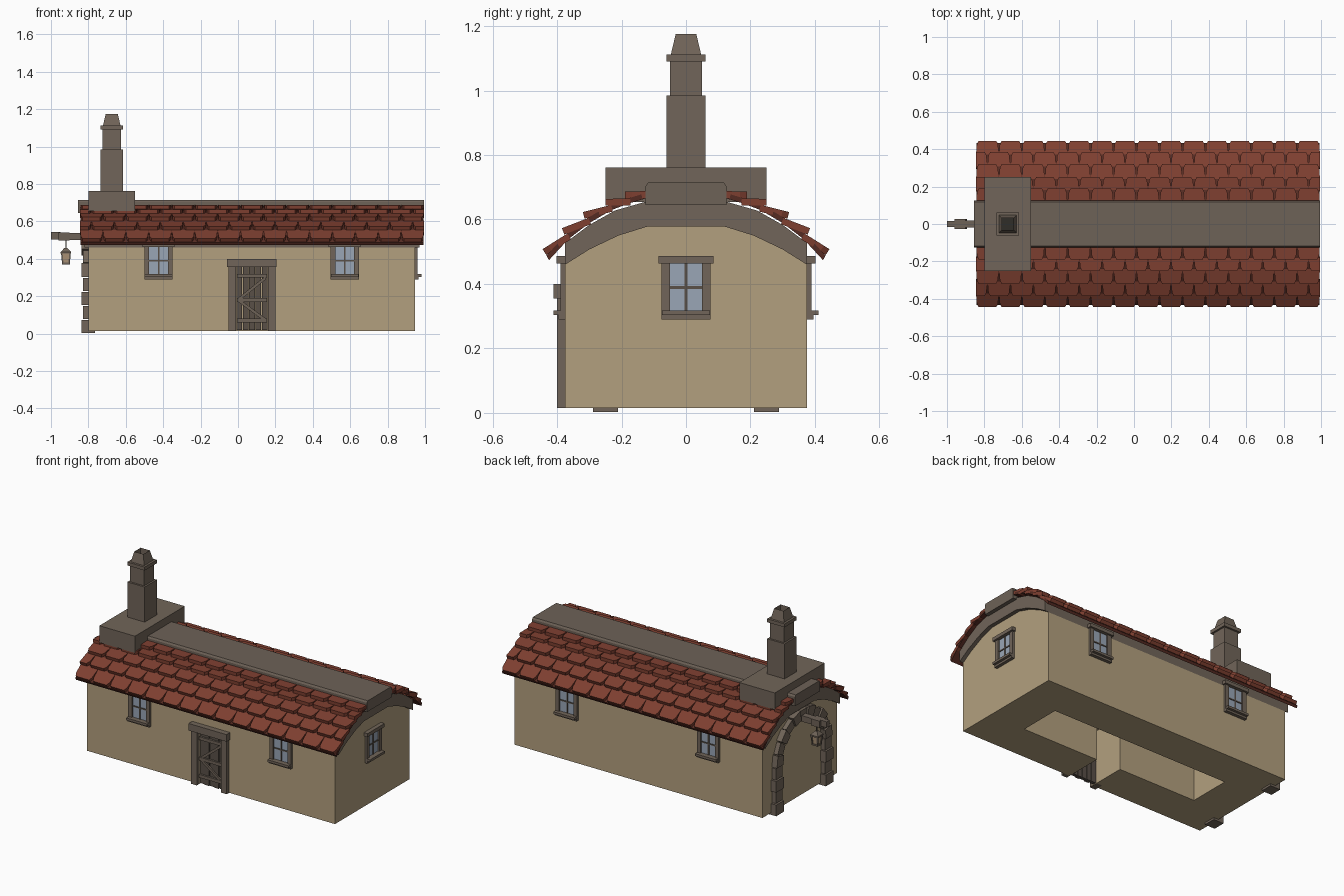
import bpy, bmesh, math
from mathutils import Vector, Matrix

if "Cube" in bpy.data.objects:
    bpy.data.objects.remove(bpy.data.objects["Cube"])


def material(name, rgb):
    m = bpy.data.materials.new(name)
    m.use_nodes = True
    m.diffuse_color = (*rgb, 1)
    m.node_tree.nodes["Principled BSDF"].inputs["Base Color"].default_value = (*rgb, 1)
    return m


PLASTER = material("tan plaster", (0.45, 0.35, 0.21))
STONE = material("grey stone", (0.165, 0.13, 0.1))
WOOD = material("weathered wood", (0.155, 0.122, 0.095))
DOOR = material("dark wood", (0.1, 0.08, 0.064))
TILE = material("red tile", (0.21, 0.05, 0.03))
UNDER = material("dark red underlay", (0.09, 0.024, 0.016))
GLASS = material("pale blue glass", (0.32, 0.38, 0.47))
LAMP = material("warm lamp glass", (0.42, 0.3, 0.19))
SOOT = material("soot", (0.03, 0.026, 0.022))


def finish(name, bm, mat):
    bmesh.ops.recalc_face_normals(bm, faces=bm.faces[:])
    me = bpy.data.meshes.new(name)
    bm.to_mesh(me)
    bm.free()
    me.materials.append(mat)
    ob = bpy.data.objects.new(name, me)
    bpy.context.scene.collection.objects.link(ob)
    return ob


def add_hull(bm, lower, upper):
    """Solid between two matching outlines."""
    a = [bm.verts.new(p) for p in lower]
    b = [bm.verts.new(p) for p in upper]
    n = len(a)
    for i in range(n):
        j = (i + 1) % n
        bm.faces.new((a[i], a[j], b[j], b[i]))
    bm.faces.new(a[::-1])
    return bm.faces.new(b)


def square(cx, cy, z, h):
    return [(cx + sx * h, cy + sy * h, z) for sx, sy in ((-1, -1), (1, -1), (1, 1), (-1, 1))]


def add_box(bm, x0, x1, y0, y1, z0, z1):
    rect = ((x0, y0), (x1, y0), (x1, y1), (x0, y1))
    add_hull(bm, [(x, y, z0) for x, y in rect], [(x, y, z1) for x, y in rect])


def boxes(name, mat, *dims):
    bm = bmesh.new()
    for d in dims:
        add_box(bm, *d)
    return finish(name, bm, mat)


def prism(name, mat, profile, x0, x1):
    """Profile in y, z pushed along x."""
    bm = bmesh.new()
    add_hull(bm, [(x0, y, z) for y, z in profile], [(x1, y, z) for y, z in profile])
    return finish(name, bm, mat)


def mirrored(half):
    return half + [(-y, z) for y, z in reversed(half)]


# Walls with hollow interior and door passage
eave = [(0.375, 0.46), (0.3, 0.507), (0.21, 0.55), (0.12, 0.578)]
walls = prism("walls", PLASTER, mirrored([(0.375, 0.015)] + eave), -0.8, 0.945)
for dims in ((-0.555, 0.695, -0.135, 0.135, -0.1, 0.45), (-0.01, 0.16, -0.5, -0.1, -0.1, 0.357)):
    cutter = boxes("cutter", PLASTER, dims)
    cutter.hide_render = True
    mod = walls.modifiers.new("cut", "BOOLEAN")
    mod.operation, mod.solver, mod.object = "DIFFERENCE", "EXACT", cutter
    bpy.context.view_layer.objects.active = walls
    bpy.ops.object.modifier_apply(modifier=mod.name)
    bpy.data.objects.remove(cutter)

# Curved deck under the tiles, and ridge cap
deck_top = [(0.125, 0.655), (0.22, 0.628), (0.3, 0.583), (0.375, 0.527)]
deck_half = list(reversed(deck_top))
deck = [(-y, z) for y, z in eave] + [(y, z) for y, z in reversed(eave)]
prism("roof_deck", STONE, deck + deck_half + [(-y, z) for y, z in deck_top], -0.82, 0.97)
prism("ridge_cap", WOOD, mirrored([(0.125, 0.645), (0.125, 0.703), (0.118, 0.714)]), -0.855, 0.995)

# Overlapping tile courses on both slopes
courses = [(0.445, 0.508), (0.385, 0.573), (0.32, 0.623), (0.25, 0.664), (0.19, 0.686), (0.11, 0.71)]
X0, X1, COUNT, THICK = -0.845, 0.995, 15, 0.021
W = (X1 - X0) / COUNT
outline = [(-0.5, 1.1), (-0.46, 0.25), (-0.38, 0), (0.38, 0), (0.46, 0.25), (0.5, 1.1)]
for side, label in ((-1, "front"), (1, "back")):
    bm = bmesh.new()
    for row in range(len(courses) - 1):
        low, high = Vector(courses[row]), Vector(courses[row + 1])
        high -= Vector((0.01, THICK))
        run = high - low
        normal = Vector((-run.y, run.x)).normalized()
        if normal.y < 0:
            normal = -normal
        shift = 0.5 * (row % 2)
        for k in range(COUNT + row % 2):
            centre = X0 + (k + 0.5 - shift) * W
            top, bottom = [], []
            for u, v in outline:
                x = min(max(centre + u * W, X0), X1)
                p = low + run * v
                q = p - normal * THICK
                top.append((x, side * p.x, p.y))
                bottom.append((x, side * q.x, q.y))
            add_hull(bm, bottom, top)
    finish(label + "_roof_tiles", bm, TILE)
    upper = [(side * (y - 0.012), z - 0.02) for y, z in courses]
    lower = [(side * (y - 0.02), z - 0.034) for y, z in reversed(courses)]
    prism(label + "_roof_underlay", UNDER, upper + lower, X0 + 0.003, X1 - 0.003)

# Chimney
CX = -0.675
boxes("chimney_base", STONE, (-0.8, -0.55, -0.25, 0.25, 0.655, 0.762))
bm = bmesh.new()
for z0, z1, h0, h1 in ((0.75, 0.985, 0.061, 0.061), (0.985, 1.09, 0.049, 0.049),
                       (1.09, 1.112, 0.061, 0.061), (1.112, 1.175, 0.047, 0.032)):
    mouth = add_hull(bm, square(CX, 0, z0, h0), square(CX, 0, z1, h1))
bmesh.ops.inset_region(bm, faces=[mouth], thickness=0.009)
bmesh.ops.translate(bm, verts=mouth.verts[:], vec=(0, 0, -0.04))
mouth.material_index = 1
finish("chimney_stack", bm, STONE).data.materials.append(SOOT)


# Windows: built facing -y at the origin, then turned into place
def window(name, place):
    frame = [(s * 0.063 - 0.013, s * 0.063 + 0.013, -0.014, 0.005, 0.3, 0.47) for s in (-1, 1)]
    frame += [(-0.086, 0.086, -0.026, 0.005, 0.464, 0.486),
              (-0.076, 0.076, -0.02, 0.005, 0.29, 0.305),
              (-0.074, 0.074, -0.036, 0.005, 0.303, 0.318)]
    bars = [(-0.004, 0.004, -0.008, 0, 0.31, 0.47), (-0.052, 0.052, -0.008, 0, 0.385, 0.393)]
    pane = [(-0.052, 0.052, -0.004, 0.002, 0.31, 0.47)]
    for part, mat, dims in (("frame", STONE, frame), ("bars", DOOR, bars), ("glass", GLASS, pane)):
        boxes(name + "_window_" + part, mat, *dims).data.transform(place)


for x, label in ((-0.425, "right"), (0.57, "left")):
    window("front_" + label, Matrix.Translation((x, -0.375, 0)))
    window("back_" + label, Matrix.Translation((x, 0.375, 0)) @ Matrix.Rotation(math.pi, 4, "Z"))
window("left_end", Matrix.Translation((0.945, 0, 0)) @ Matrix.Rotation(math.pi / 2, 4, "Z"))

# Door: surround, planks and braces
boxes("door_surround", STONE, (-0.05, -0.01, -0.4, -0.34, 0.015, 0.36),
      (0.16, 0.2, -0.4, -0.34, 0.015, 0.36), (-0.06, 0.207, -0.411, -0.34, 0.355, 0.4))
planks = 5
pitch = 0.17 / planks
boxes("door_planks", DOOR, *[(-0.01 + i * pitch + 0.002, -0.01 + (i + 1) * pitch - 0.002,
                              -0.366 - 0.006 * (i % 2), -0.345, 0.018, 0.355) for i in range(planks)])
boxes("door_rails", WOOD, *[(-0.005, 0.155, -0.383, -0.37, z, z + 0.02) for z in (0.06, 0.17, 0.3)])
bm = bmesh.new()
for za, zb in ((0.18, 0.3), (0.18, 0.07)):
    ends = [[(x, y, z + d) for y, d in ((-0.381, -0.01), (-0.37, -0.01), (-0.37, 0.01), (-0.381, 0.01))]
            for x, z in ((0, za), (0.15, zb))]
    add_hull(bm, *ends)
finish("door_braces", bm, WOOD)

# Stone arch on the right end: stacked blocks and wedge stones
bm = bmesh.new()
SPRING, BLOCKS = 0.3, 4
for s in (-1, 1):
    for i in range(BLOCKS):
        z0, z1 = i * SPRING / BLOCKS, (i + 1) * SPRING / BLOCKS
        wide = 0.008 if i % 2 == 0 else 0
        ys = sorted((s * (0.215 - wide / 2), s * (0.28 + wide)))
        add_box(bm, -0.828 - wide, -0.765, *ys, z0 + 0.002, z1 - 0.002)
WEDGES = 11
for i in range(WEDGES):
    a0 = math.pi * (i + 0.03) / WEDGES
    a1 = math.pi * (i + 0.97) / WEDGES
    wide = 0.008 if i % 2 == 0 else 0
    ring = [(r * math.cos(a), SPRING + r * math.sin(a))
            for r, a in ((0.215, a0), (0.272 + wide, a0), (0.272 + wide, a1), (0.215, a1))]
    add_hull(bm, [(-0.828 - wide, y, z) for y, z in ring], [(-0.79, y, z) for y, z in ring])
finish("stone_arch", bm, STONE)

# Bracket beam with hanging lantern
boxes("bracket_beam", WOOD, (-0.91, -0.79, -0.02, 0.02, 0.5, 0.538),
      (-0.96, -0.9, -0.028, 0.028, 0.498, 0.54), (-1.0, -0.95, -0.015, 0.015, 0.504, 0.542))
LX = -0.92
boxes("lantern_chain", DOOR, (LX - 0.003, LX + 0.003, -0.003, 0.003, 0.45, 0.5))
bm = bmesh.new()
for z0, z1, h0, h1 in ((0.436, 0.458, 0.028, 0.008), (0.428, 0.437, 0.028, 0.028), (0.37, 0.38, 0.021, 0.021)):
    add_hull(bm, square(LX, 0, z0, h0), square(LX, 0, z1, h1))
for low, high in zip(square(LX, 0, 0.375, 0.017), square(LX, 0, 0.432, 0.022)):
    add_hull(bm, square(*low, 0.004), square(*high, 0.004))
finish("lantern_frame", bm, WOOD)
bm = bmesh.new()
add_hull(bm, square(LX, 0, 0.376, 0.016), square(LX, 0, 0.432, 0.021))
finish("lantern_glass", bm, LAMP)
